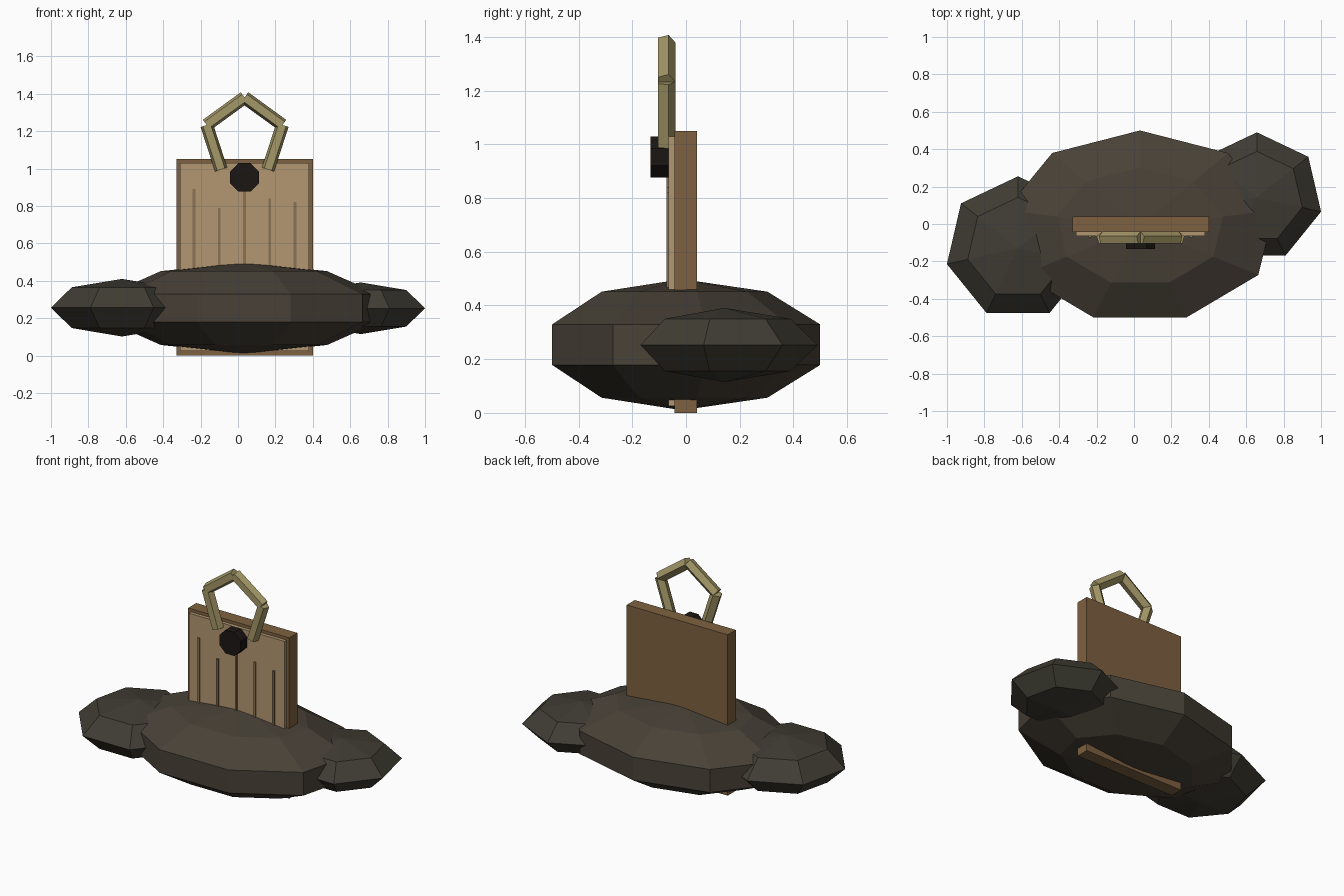
import bpy, bmesh
from math import sin, cos, pi, radians
from mathutils import Vector

if "Cube" in bpy.data.objects:
    bpy.data.objects.remove(bpy.data.objects["Cube"])

CX = 0.035


def material(name, rgb):
    m = bpy.data.materials.new(name)
    m.diffuse_color = (*rgb, 1)
    m.use_nodes = True
    m.node_tree.nodes["Principled BSDF"].inputs["Base Color"].default_value = m.diffuse_color
    return m


ROCK = material("dark_stone", (0.065, 0.053, 0.038))
ROCK2 = material("mossy_stone", (0.050, 0.046, 0.033))
WOOD = material("brown_wood", (0.21, 0.12, 0.052))
PALE = material("pale_wood", (0.45, 0.31, 0.165))
GRAIN = material("grain_wood", (0.25, 0.17, 0.09))
BRASS = material("old_brass", (0.37, 0.31, 0.135))
IRON = material("black_iron", (0.011, 0.008, 0.007))


def finish(name, bm, mat):
    bmesh.ops.recalc_face_normals(bm, faces=bm.faces)
    me = bpy.data.meshes.new(name)
    bm.to_mesh(me)
    bm.free()
    me.materials.append(mat)
    ob = bpy.data.objects.new(name, me)
    bpy.context.collection.objects.link(ob)


def box(name, x, y, z, mat):
    bm = bmesh.new()
    bmesh.ops.create_cube(bm, size=1)
    for v in bm.verts:
        v.co = [(r[0] + r[1]) / 2 + c * (r[1] - r[0]) for r, c in zip((x, y, z), v.co)]
    finish(name, bm, mat)


def boulder(name, centre, radii, sides, rings, mat):
    """Flattened faceted ball with one corner pointing to +y."""
    bm = bmesh.new()

    def vert(lat, lon):
        d = (cos(lat) * cos(lon), cos(lat) * sin(lon), sin(lat))
        return bm.verts.new([c + r * k for c, r, k in zip(centre, radii, d)])

    loops = [[vert(-pi / 2 + pi * r / rings, pi / 2 + 2 * pi * i / sides)
              for i in range(sides)] for r in range(1, rings)]
    low, top = vert(-pi / 2, 0), vert(pi / 2, 0)
    for i in range(sides):
        j = (i + 1) % sides
        bm.faces.new((low, loops[0][j], loops[0][i]))
        bm.faces.new((top, loops[-1][i], loops[-1][j]))
        for a, b in zip(loops, loops[1:]):
            bm.faces.new((a[i], a[j], b[j], b[i]))
    finish(name, bm, mat)


def bar(name, p, q, radius, sides, phase, mat):
    """Prism from p to q lying in a plane of constant y, or along y."""
    bm = bmesh.new()
    p, q = Vector(p), Vector(q)
    d = (q - p).normalized()
    u = Vector((1, 0, 0)) if abs(d.y) > 0.9 else Vector((0, 1, 0))
    w = d.cross(u)
    ends = [[bm.verts.new(e + radius * (u * cos(phase + 2 * pi * i / sides)
                                        + w * sin(phase + 2 * pi * i / sides)))
             for i in range(sides)] for e in (p, q)]
    for e in ends:
        bm.faces.new(e)
    for i in range(sides):
        j = (i + 1) % sides
        bm.faces.new((ends[0][i], ends[0][j], ends[1][j], ends[1][i]))
    finish(name, bm, mat)


# Rocks around the foot
boulder("main_rock", (CX - 0.003, -0.015, 0.254), (0.768, 0.5415, 0.244), 9, 5, ROCK)
boulder("left_rock", (-0.62, -0.129, 0.256), (0.39, 0.384, 0.154), 7, 4, ROCK2)
boulder("right_rock", (0.657, 0.143, 0.253), (0.352, 0.347, 0.138), 7, 4, ROCK2)

# Upright board with pale front panel and grain strips
box("board", (CX - 0.365, CX + 0.365), (-0.043, 0.041), (0, 1.05), WOOD)
box("front_panel", (CX - 0.345, CX + 0.345), (-0.065, -0.04), (0.025, 1.03), PALE)
for i, top in enumerate((0.89, 0.79, 0.89, 0.84, 0.82)):
    x = CX + (i - 2) * 0.135
    box(f"grain_strip_{i + 1}", (x - 0.007, x + 0.007), (-0.073, -0.06), (0.28, top), GRAIN)

# Round peg
bar("peg", (CX, -0.133, 0.953), (CX, -0.06, 0.953), 0.083, 8, pi / 8, IRON)

# Open five-sided handle made of four bars
pts = [(CX + 0.213 * cos(radians(a)), -0.076, 1.167 + 0.213 * sin(radians(a)))
       for a in (234, 162, 90, 18, -54)]
for i, (p, q) in enumerate(zip(pts, pts[1:])):
    bar(f"handle_bar_{i + 1}", p, q, 0.036, 5, 0, BRASS)
